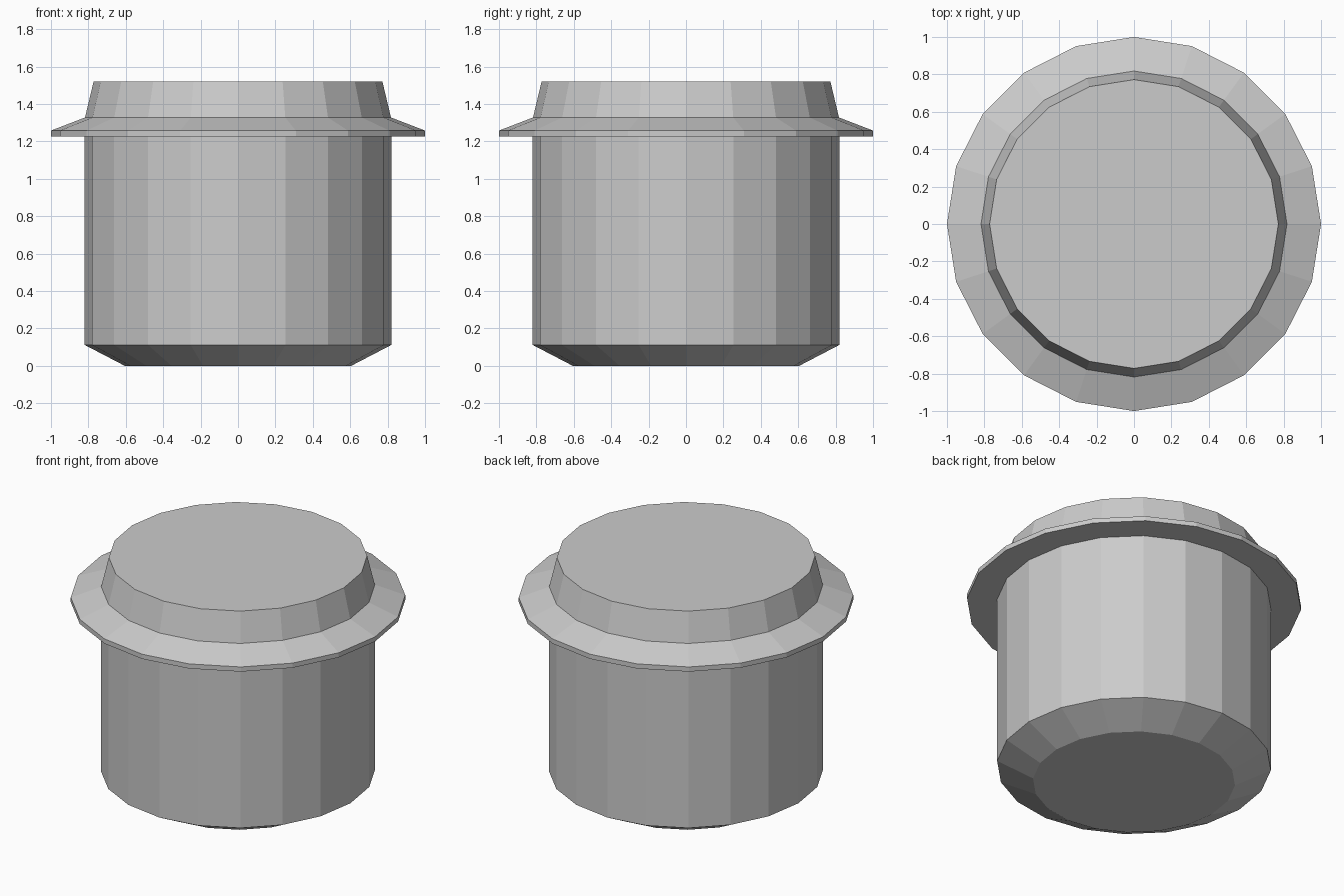
import bpy, bmesh
from math import cos, sin, tau

if "Cube" in bpy.data.objects:
    bpy.data.objects.remove(bpy.data.objects["Cube"])

SIDES = 20


def lathe(name, profile, cap_bottom=False, cap_top=False):
    """Revolve (radius, height) points into a flat-shaded shell."""
    bm = bmesh.new()
    rings = [[bm.verts.new((r * cos(tau * i / SIDES), r * sin(tau * i / SIDES), z))
              for i in range(SIDES)] for r, z in profile]
    for a, b in zip(rings, rings[1:]):
        for i in range(SIDES):
            j = (i + 1) % SIDES
            bm.faces.new((a[i], a[j], b[j], b[i]))
    if cap_bottom:
        bm.faces.new(rings[0][::-1])
    if cap_top:
        bm.faces.new(rings[-1])
    mesh = bpy.data.meshes.new(name)
    bm.to_mesh(mesh)
    bm.free()
    obj = bpy.data.objects.new(name, mesh)
    bpy.context.collection.objects.link(obj)
    return obj


# Pot body with chamfered base
lathe("pot_body", [(0.605, 0), (0.82, 0.112), (0.82, 1.227)], cap_bottom=True)

# Lid: flared rim and tapered top
lathe("lid", [(0.82, 1.227), (1.0, 1.227), (1.0, 1.258),
              (0.818, 1.328), (0.772, 1.52)], cap_top=True)
